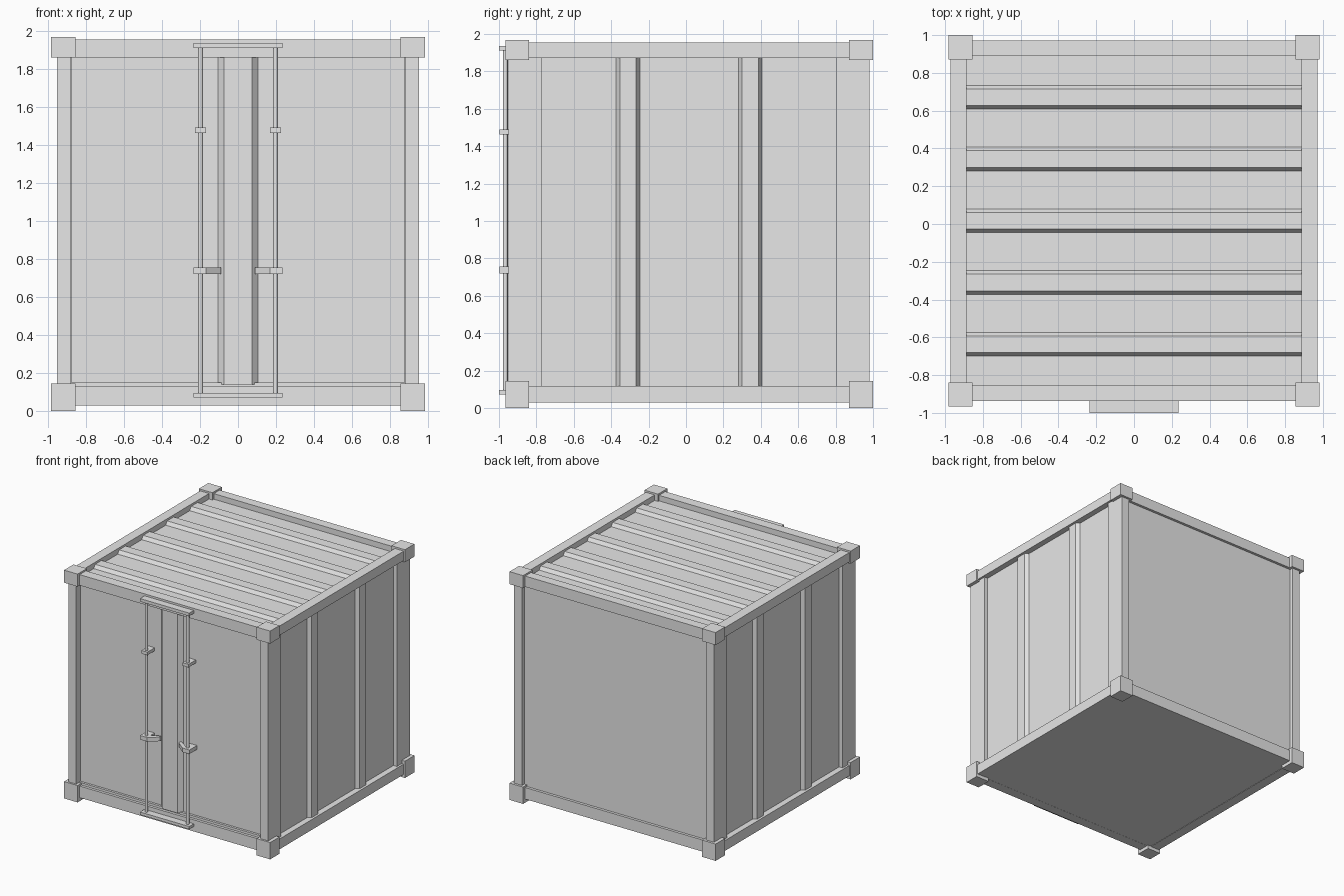
import bpy, bmesh

cube = bpy.data.objects.get("Cube")
if cube:
    bpy.data.objects.remove(cube, do_unlink=True)

grey = bpy.data.materials.new("light_grey")
grey.use_nodes = True
grey.diffuse_color = (0.8, 0.8, 0.8, 1)
grey.node_tree.nodes["Principled BSDF"].inputs["Base Color"].default_value = (0.8, 0.8, 0.8, 1)

MID = 0.017     # centre of the container body along y
PITCH = 0.327   # spacing of the pressed ridges


def finish(name, bm):
    bmesh.ops.recalc_face_normals(bm, faces=bm.faces)
    mesh = bpy.data.meshes.new(name)
    bm.to_mesh(mesh)
    bm.free()
    mesh.materials.append(grey)
    obj = bpy.data.objects.new(name, mesh)
    bpy.context.collection.objects.link(obj)
    return obj


def prism(name, points, low, high, place):
    """Extrude a closed profile; place(a, b, t) gives the 3D position."""
    bm = bmesh.new()
    ends = [[bm.verts.new(place(a, b, t)) for a, b in points] for t in (low, high)]
    for ring in ends:
        bm.faces.new(ring)
    count = len(points)
    for i in range(count):
        j = (i + 1) % count
        bm.faces.new((ends[0][i], ends[0][j], ends[1][j], ends[1][i]))
    return finish(name, bm)


def box(name, x, y, z):
    outline = [(x[0], y[0]), (x[1], y[0]), (x[1], y[1]), (x[0], y[1])]
    return prism(name, outline, z[0], z[1], lambda a, b, t: (a, b, t))


def ridged(start, end, centres, base, height=0.03, back=0.03):
    """Profile of a pressed sheet with trapezoid ridges."""
    pts = [(start, base)]
    for c in centres:
        pts += [(c - 0.063, base), (c - 0.044, base + height),
                (c + 0.044, base + height), (c + 0.063, base)]
    return pts + [(end, base), (end, base - back), (start, base - back)]


def rod(name, x, y, low, high, radius):
    bm = bmesh.new()
    bmesh.ops.create_cone(bm, cap_ends=True, segments=10, radius1=radius,
                          radius2=radius, depth=high - low)
    bmesh.ops.translate(bm, verts=bm.verts, vec=(x, y, (low + high) / 2))
    obj = finish(name, bm)
    for face in obj.data.polygons:
        face.use_smooth = len(face.vertices) == 4


FRONT, BACK = (-0.938, -0.852), (0.89, 0.971)

# Corner castings and posts
for sx, xname in ((-1, "right"), (1, "left")):
    xc, xp = sorted((sx * 0.854, sx * 0.983)), sorted((sx * 0.878, sx * 0.953))
    for yname, yc, yp in (("front", (-0.966, -0.839), (-0.95, -0.773)),
                          ("back", (0.871, 1.0), (0.803, 0.98))):
        box(f"{yname}_{xname}_bottom_casting", xc, yc, (0, 0.145))
        box(f"{yname}_{xname}_top_casting", xc, yc, (1.86, 1.968))
        box(f"{yname}_{xname}_post", xp, yp, (0.1, 1.9))

    # Side rails
    xr = sorted((sx * 0.886, sx * 0.971))
    box(f"{xname}_bottom_rail", xr, (-0.9, 0.93), (0.028, 0.117))
    box(f"{xname}_top_rail", xr, (-0.9, 0.93), (1.872, 1.953))

    # Side wall with two ridges
    prism(f"{xname}_wall", ridged(-0.8, 0.83, (MID - PITCH, MID + PITCH), 0.92),
          0.1, 1.89, lambda a, b, t: (sx * b, a, t))

    # Door leaf with half of the raised centre seam
    leaf = [(0.9, -0.895), (0.105, -0.895), (0.073, -0.928), (0.001, -0.928),
            (0.001, -0.86), (0.9, -0.86)]
    prism(f"{xname}_door", leaf, 0.14, 1.87, lambda a, b, t: (sx * a, b, t))
    box(f"{xname}_door_jamb", sorted((sx * 0.876, sx * 0.9)), (-0.915, -0.86), (0.12, 1.88))

    # Locking rod, guides and folded handle
    rod(f"{xname}_lock_rod", sx * 0.197, -0.966, 0.09, 1.915, 0.013)
    box(f"{xname}_rod_guide", sorted((sx * 0.168, sx * 0.225)), (-0.996, -0.89), (1.463, 1.49))
    grip = [(0.235, -0.998), (0.168, -0.998), (0.09, -0.935), (0.09, -0.905),
            (0.168, -0.955), (0.168, -0.89), (0.235, -0.89)]
    prism(f"{xname}_lock_handle", grip, 0.72, 0.755, lambda a, b, t: (sx * a, b, t))

# End rails
for name, span in (("front", FRONT), ("back", BACK)):
    box(f"{name}_bottom_rail", (-0.87, 0.87), span, (0.03, 0.13))
    box(f"{name}_top_rail", (-0.87, 0.87), span, (1.86, 1.953))

# Door sill and head
box("door_sill", (-0.878, 0.878), (-0.915, -0.86), (0.12, 0.15))
box("door_head", (-0.878, 0.878), (-0.915, -0.86), (1.858, 1.9))

# Lock keeper plates
box("top_keeper", (-0.235, 0.235), (-1.0, -0.93), (1.91, 1.936))
box("bottom_keeper", (-0.235, 0.235), (-1.0, -0.93), (0.072, 0.096))

# Back wall, floor and ridged roof
box("back_wall", (-0.9, 0.9), (0.915, 0.948), (0.1, 1.9))
box("floor", (-0.92, 0.92), (-0.9, 0.93), (0.031, 0.1))
prism("roof", ridged(-0.87, 0.91, [MID + PITCH * i for i in range(-2, 3)], 1.905),
      -0.9, 0.9, lambda a, b, t: (t, a, b))
